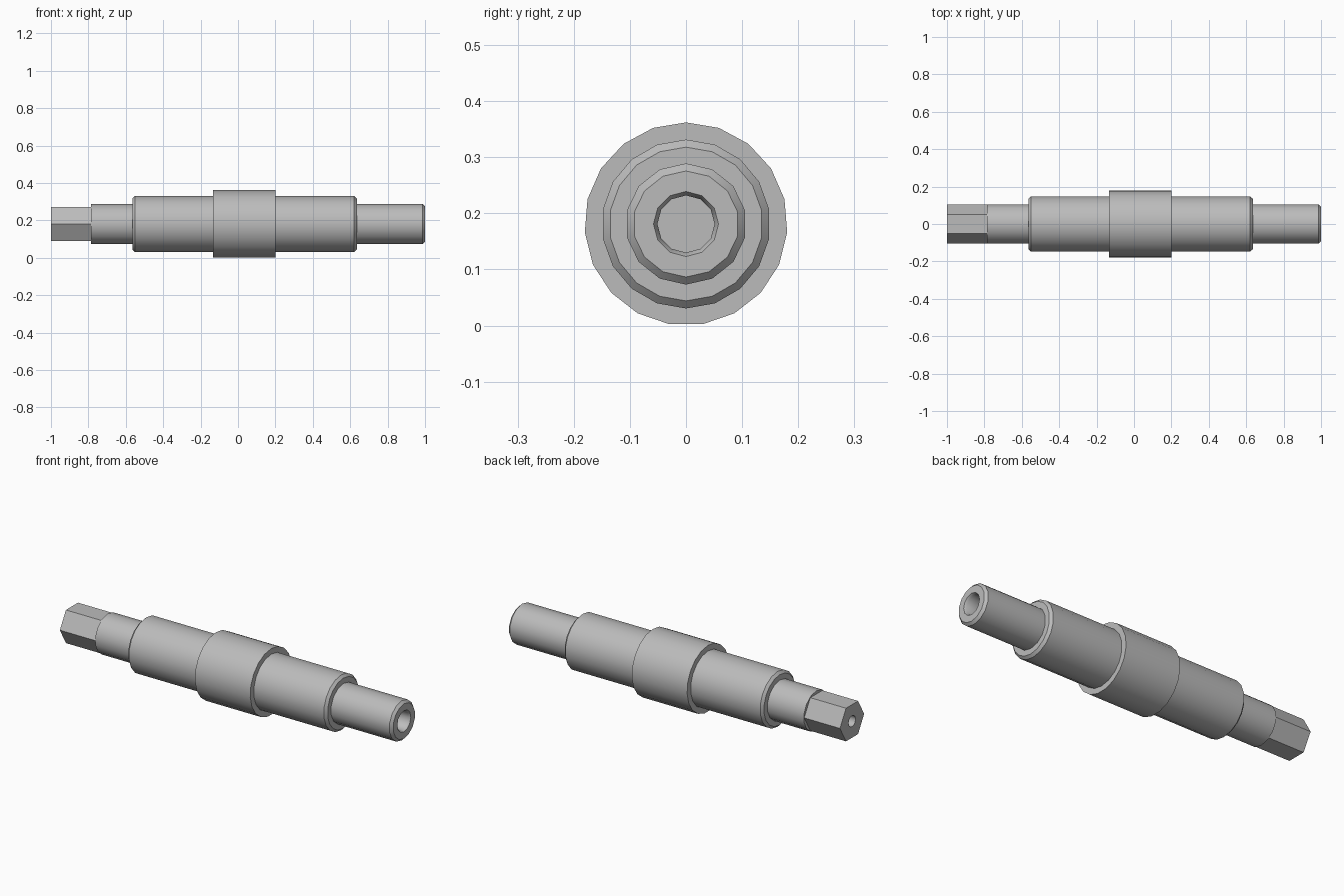
import bpy, bmesh, math

if "Cube" in bpy.data.objects:
    bpy.data.objects.remove(bpy.data.objects["Cube"])

AXIS_Z = 0.181

steel = bpy.data.materials.new("steel_grey")
steel.use_nodes = True
steel.diffuse_color = (0.5, 0.5, 0.5, 1)
steel.node_tree.nodes["Principled BSDF"].inputs["Base Color"].default_value = (0.5, 0.5, 0.5, 1)


def turned(name, profile, sides, phase=math.pi / 2, closed=False):
    """Turn an (x, radius) profile around the shaft axis."""
    bm = bmesh.new()
    rings = []
    for x, r in profile:
        angles = [phase + 2 * math.pi * i / sides for i in range(sides)]
        rings.append([bm.verts.new((x, r * math.cos(a), r * math.sin(a))) for a in angles])
    for a, b in zip(rings, rings[1:]):
        for i in range(sides):
            j = (i + 1) % sides
            bm.faces.new((a[i], b[i], b[j], a[j]))
    if closed:
        bm.faces.new(rings[0])
        bm.faces.new(rings[-1][::-1])
        bmesh.ops.recalc_face_normals(bm, faces=bm.faces)
    else:
        bmesh.ops.reverse_faces(bm, faces=bm.faces)
        # Turn the faces outward where the profile runs along the axis
        side = max(bm.faces, key=lambda f: f.calc_area())
        c = side.calc_center_median()
        if side.normal.length == 0:
            side.normal_update()
        if side.normal.y * c.y + side.normal.z * c.z < 0:
            bmesh.ops.reverse_faces(bm, faces=bm.faces)
    mesh = bpy.data.meshes.new(name)
    bm.to_mesh(mesh)
    bm.free()
    mesh.materials.append(steel)
    obj = bpy.data.objects.new(name, mesh)
    obj.location.z = AXIS_Z
    bpy.context.collection.objects.link(obj)
    return obj


def drill(part, cutter):
    """Cut a centre hole into the end of a part."""
    mod = part.modifiers.new("centre_hole", 'BOOLEAN')
    mod.operation = 'DIFFERENCE'
    mod.solver = 'EXACT'
    mod.object = cutter
    bpy.context.view_layer.objects.active = part
    bpy.ops.object.modifier_apply(modifier=mod.name)
    bpy.data.objects.remove(cutter)


CH = 0.0135  # chamfer size
R_END, R_BODY, R_COLLAR = 0.108, 0.1505, 0.181

# Hexagonal drive end with a small centre hole
hex_drive = turned("hex_drive", [(-1, 0.104), (-0.78, 0.104)], 6, 0, True)
drill(hex_drive, turned("hex_hole_cutter", [(-1.02, 0.03), (-0.9, 0.03)], 12, closed=True))

# Neck between the hexagon and the body
neck = turned("neck", [(-0.785, 0.0), (-0.785, R_END), (-0.56, R_END)], 14)

# Chamfered body halves on both sides of the collar
left_body = turned("right_side_body", [(-0.565, 0.1), (-0.565, R_BODY - CH),
                                       (-0.565 + CH, R_BODY), (-0.13, R_BODY)], 18)
right_body = turned("left_side_body", [(0.195, R_BODY), (0.635 - CH, R_BODY),
                                       (0.635, R_BODY - CH), (0.635, 0.1)], 18)

# Wide central collar
collar = turned("collar", [(-0.133, 0.145), (-0.133, R_COLLAR),
                           (0.2, R_COLLAR), (0.2, 0.145)], 19)

# Plain journal with a countersunk centre hole
journal = turned("journal", [(0.63, R_END), (1 - CH, R_END), (1, R_END - CH)], 14, closed=True)
drill(journal, turned("journal_hole_cutter", [(0.92, 0.051), (0.988, 0.051), (1, 0.058),
                                              (1.02, 0.058)], 12, closed=True))

# Smooth the round surfaces and keep the shoulders sharp
for part in (hex_drive, neck, left_body, right_body, collar, journal):
    bpy.ops.object.select_all(action='DESELECT')
    part.select_set(True)
    bpy.context.view_layer.objects.active = part
    bpy.ops.object.shade_smooth_by_angle(angle=math.radians(35))
